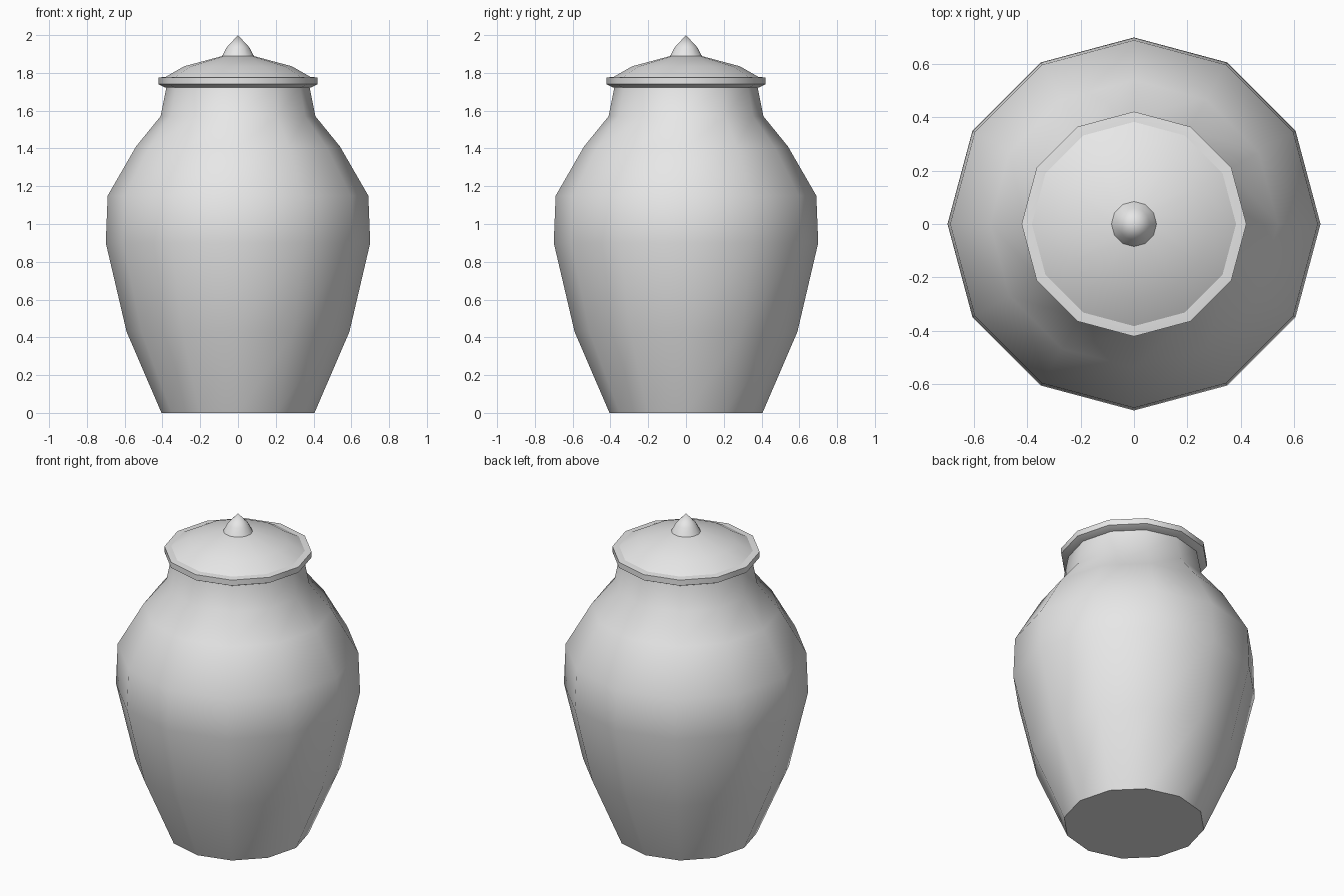
import bpy
import bmesh
from math import cos, sin, pi, radians

SIDES = 12

cube = bpy.data.objects.get("Cube")
if cube:
    bpy.data.objects.remove(cube, do_unlink=True)

# Single plain grey clay
clay = bpy.data.materials.new("grey clay")
clay.use_nodes = True
clay.diffuse_color = (0.8, 0.8, 0.8, 1)
clay.node_tree.nodes["Principled BSDF"].inputs["Base Color"].default_value = (0.8, 0.8, 0.8, 1)


def lathe(name, profile, sharp=40):
    """Turn a (radius, height) profile, listed bottom to top, round z."""
    bm = bmesh.new()
    rings = []
    for r, z in profile:
        if r == 0:
            rings.append([bm.verts.new((0, 0, z))] * SIDES)
        else:
            rings.append([bm.verts.new((r * cos(2 * pi * i / SIDES), r * sin(2 * pi * i / SIDES), z))
                          for i in range(SIDES)])
    for low, high in zip(rings, rings[1:]):
        for i in range(SIDES):
            j = (i + 1) % SIDES
            corners = dict.fromkeys((low[i], low[j], high[j], high[i]))
            bm.faces.new(list(corners))
    # Close the open ends
    if profile[0][0]:
        bm.faces.new(rings[0][::-1])
    if profile[-1][0]:
        bm.faces.new(rings[-1])
    bmesh.ops.recalc_face_normals(bm, faces=bm.faces)
    mesh = bpy.data.meshes.new(name)
    bm.to_mesh(mesh)
    bm.free()
    mesh.materials.append(clay)
    obj = bpy.data.objects.new(name, mesh)
    bpy.context.collection.objects.link(obj)
    bpy.ops.object.select_all(action="DESELECT")
    obj.select_set(True)
    bpy.context.view_layer.objects.active = obj
    bpy.ops.object.shade_smooth_by_angle(angle=radians(sharp))
    return obj


# Jar body with shoulder and neck
lathe("jar_body", [(0.405, 0), (0.59, 0.43), (0.7, 0.9), (0.69, 1.15),
                   (0.54, 1.41), (0.41, 1.57), (0.378, 1.73)])

# Lid rim, chamfered underneath
lathe("lid_rim", [(0.385, 1.722), (0.422, 1.74), (0.422, 1.775), (0.385, 1.779)])

# Shallow domed lid
lathe("lid_dome", [(0.385, 1.778), (0.285, 1.835), (0.08, 1.89)])

# Pointed knob
lathe("lid_knob", [(0.085, 1.888), (0.06, 1.935), (0, 2)])
